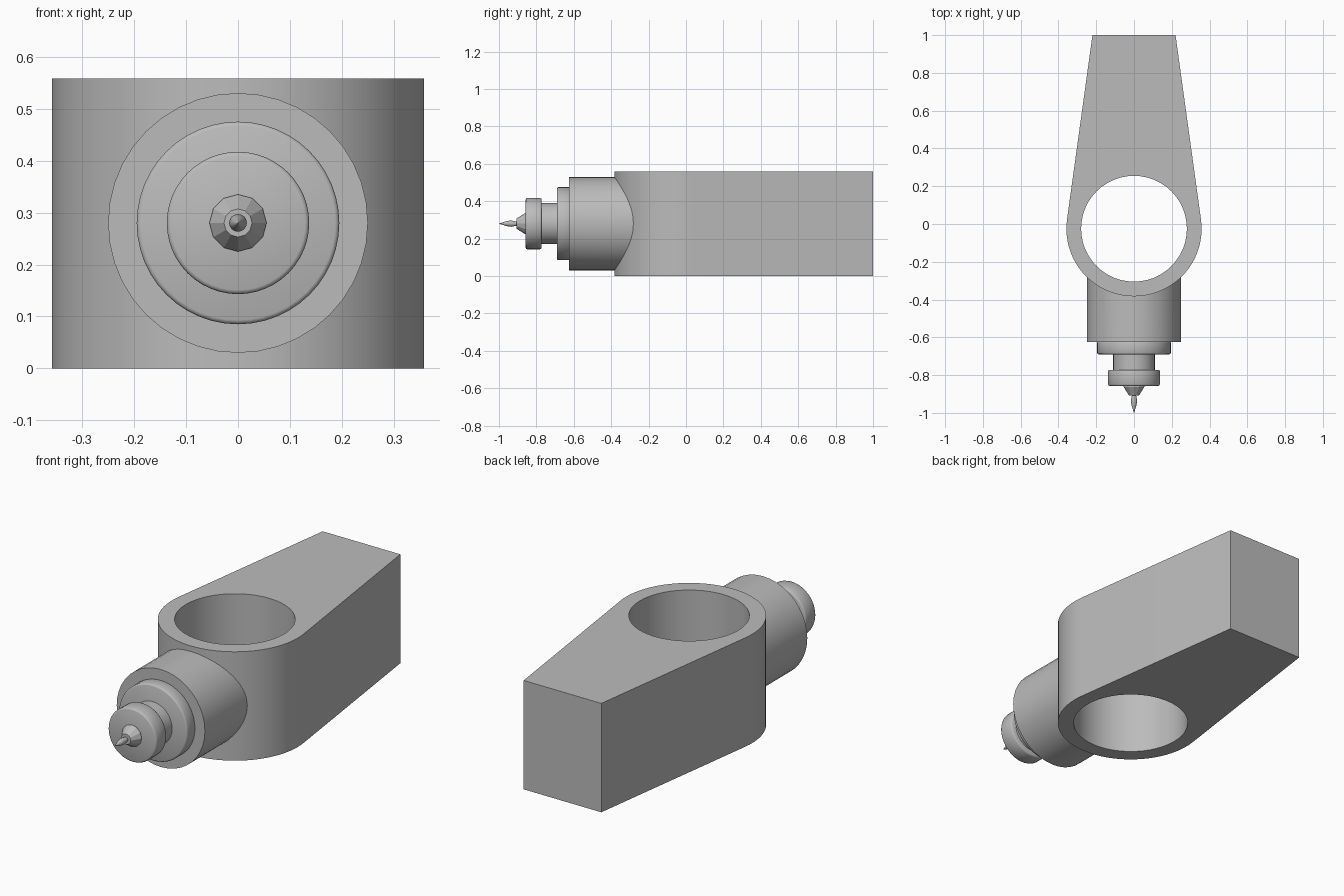
import bpy, bmesh, math
from mathutils import Vector

cube = bpy.data.objects.get("Cube")
if cube:
    bpy.data.objects.remove(cube, do_unlink=True)

HEIGHT = 0.558
AXIS_Z = 0.28          # height of the nozzle axis
RING_Y = -0.025        # centre of the bored ring
RING_R, HOLE_R = 0.358, 0.28
BACK_Y, BACK_W = 1.0, 0.22

grey = bpy.data.materials.new("plain grey")
grey.use_nodes = True
grey.diffuse_color = (0.5, 0.5, 0.5, 1)
grey.node_tree.nodes["Principled BSDF"].inputs["Base Color"].default_value = (0.5, 0.5, 0.5, 1)


def finish(name, bm, angle=30):
    bmesh.ops.recalc_face_normals(bm, faces=bm.faces)
    mesh = bpy.data.meshes.new(name)
    bm.to_mesh(mesh)
    bm.free()
    mesh.materials.append(grey)
    obj = bpy.data.objects.new(name, mesh)
    bpy.context.collection.objects.link(obj)
    bpy.ops.object.select_all(action='DESELECT')
    obj.select_set(True)
    bpy.context.view_layer.objects.active = obj
    bpy.ops.object.shade_smooth_by_angle(angle=math.radians(angle))
    return obj


def lathe(name, profile, sides=32, angle=30):
    """Turn (y, radius) points around the nozzle axis."""
    bm = bmesh.new()
    rings = []
    for y, r in profile:
        rings.append([bm.verts.new((r * math.sin(math.tau * i / sides), y,
                                    AXIS_Z + r * math.cos(math.tau * i / sides)))
                      for i in range(sides)])
    for a, b in zip(rings, rings[1:]):
        for i in range(sides):
            j = (i + 1) % sides
            bm.faces.new((a[i], a[j], b[j], b[i]))
    bm.faces.new(rings[0])
    bm.faces.new(rings[-1])
    bmesh.ops.remove_doubles(bm, verts=bm.verts, dist=1e-5)
    return finish(name, bm, angle)


def disc(name, y0, y1, r, bevel):
    """Short turned disc with softened rims."""
    k = bevel * 0.3
    return lathe(name, [(y0, r - bevel), (y0 - k, r - k), (y0 - bevel, r),
                        (y1 + bevel, r), (y1 + k, r - k), (y1, r - bevel)], 48, 50)


# Tapered body: ring arc, straight flanks and a through bore
to_corner = Vector((BACK_W, BACK_Y - RING_Y))
tangent = math.atan2(to_corner.y, to_corner.x) - math.acos(RING_R / to_corner.length)
start, end = math.pi - tangent, math.tau + tangent
N = 40
outline = [(RING_R * math.cos(t), RING_Y + RING_R * math.sin(t))
           for t in (start + (end - start) * i / N for i in range(N + 1))]
outline += [(BACK_W, BACK_Y), (-BACK_W, BACK_Y)]
bore = [(HOLE_R * math.cos(math.tau * i / 48), RING_Y + HOLE_R * math.sin(math.tau * i / 48))
        for i in range(48)]
bm = bmesh.new()
edges = []
for loop in (outline, bore):
    vs = [bm.verts.new((x, y, 0)) for x, y in loop]
    edges += [bm.edges.new((vs[i - 1], vs[i])) for i in range(len(vs))]
bmesh.ops.triangle_fill(bm, edges=edges, use_beauty=True)
result = bmesh.ops.extrude_face_region(bm, geom=bm.faces[:])
for v in result["geom"]:
    if isinstance(v, bmesh.types.BMVert):
        v.co.z = HEIGHT
finish("tapered_body", bm)

# Barrel whose inner end follows the curved ring wall
barrel_r, seat_r = 0.25, RING_R - 0.02
bm = bmesh.new()
sides = 40
front, back = [], []
for i in range(sides):
    t = math.tau * i / sides
    x, z = barrel_r * math.sin(t), AXIS_Z + barrel_r * math.cos(t)
    front.append(bm.verts.new((x, -0.625, z)))
    back.append(bm.verts.new((x, RING_Y - math.sqrt(seat_r ** 2 - x ** 2), z)))
for i in range(sides):
    bm.faces.new((front[i - 1], front[i], back[i], back[i - 1]))
bm.faces.new(front)
finish("barrel", bm)

# Stepped nozzle
disc("collar", -0.62, -0.69, 0.195, 0.008)
lathe("neck", [(-0.68, 0.11), (-0.78, 0.11)], 48)
disc("front_disc", -0.772, -0.857, 0.137, 0.008)
lathe("cone_tip", [(-0.85, 0.055), (-0.862, 0.055), (-0.907, 0.027)], 12, 20)
lathe("needle", [(-0.9, 0.01), (-0.935, 0.017), (-0.96, 0.013), (-1.0, 0.0005)], 16, 40)
